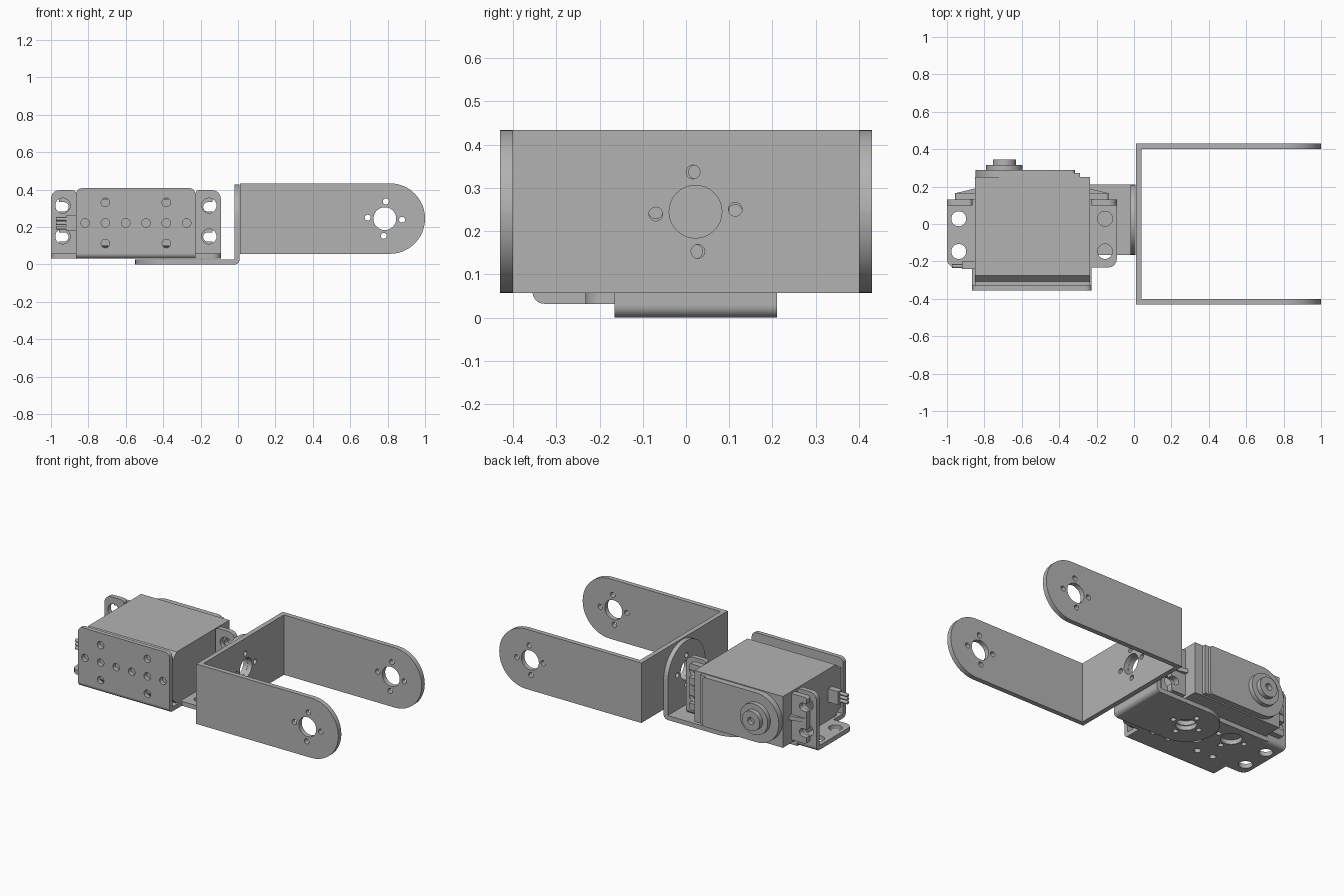
import bpy, bmesh, math
from mathutils import Matrix, Vector

if "Cube" in bpy.data.objects:
    bpy.data.objects.remove(bpy.data.objects["Cube"])

metal = bpy.data.materials.new("grey_metal")
metal.diffuse_color = (0.45, 0.45, 0.45, 1)
metal.use_nodes = True
metal.node_tree.nodes["Principled BSDF"].inputs["Base Color"].default_value = metal.diffuse_color

# local u, v, depth directions for a plate facing each axis
FRAMES = {
    'x': ((0, 1, 0), (0, 0, 1), (1, 0, 0)),
    'y': ((1, 0, 0), (0, 0, 1), (0, -1, 0)),
    'z': ((1, 0, 0), (0, 1, 0), (0, 0, 1)),
}


def circle(u, v, r, n=32):
    return [(u + r * math.cos(2 * math.pi * i / n), v + r * math.sin(2 * math.pi * i / n))
            for i in range(n)]


def rounded(corners):
    """Outline from (u, v) or (u, v, radius) corners."""
    out, n = [], len(corners)
    for i, c in enumerate(corners):
        p = Vector(c[:2])
        r = c[2] if len(c) > 2 else 0
        if not r:
            out.append(tuple(p))
            continue
        a = (Vector(corners[i - 1][:2]) - p).normalized()
        b = (Vector(corners[(i + 1) % n][:2]) - p).normalized()
        half = a.angle(b) / 2
        t = r / math.tan(half)
        centre = p + (a + b).normalized() * (r / math.sin(half))
        s, e = p + a * t - centre, p + b * t - centre
        a0 = math.atan2(s.y, s.x)
        turn = (math.atan2(e.y, e.x) - a0 + math.pi) % (2 * math.pi) - math.pi
        steps = 12 if r > 0.1 else 6
        for k in range(steps + 1):
            ang = a0 + turn * k / steps
            out.append((centre.x + r * math.cos(ang), centre.y + r * math.sin(ang)))
    return out


def box(u0, u1, v0, v1):
    return [(u0, v0), (u1, v0), (u1, v1), (u0, v1)]


def plate(name, axis, lo, hi, outline, holes=()):
    """Extrude an outline with holes between lo and hi along an axis."""
    cu = bpy.data.curves.new(name, 'CURVE')
    cu.dimensions = '2D'
    cu.fill_mode = 'BOTH'
    cu.extrude = (hi - lo) / 2
    for pts in [outline, *holes]:
        sp = cu.splines.new('POLY')
        sp.points.add(len(pts) - 1)
        for q, (u, v) in zip(sp.points, pts):
            q.co = (u, v, 0, 1)
        sp.use_cyclic_u = True
    tmp = bpy.data.objects.new(name + "_curve", cu)
    bpy.context.collection.objects.link(tmp)
    dg = bpy.context.evaluated_depsgraph_get()
    me = bpy.data.meshes.new_from_object(tmp.evaluated_get(dg))
    bpy.data.objects.remove(tmp)
    bpy.data.curves.remove(cu)
    u, v, w = (Vector(d) for d in FRAMES[axis])
    m = Matrix((u, v, w)).transposed().to_4x4()
    m.translation = Vector([abs(c) for c in w]) * ((lo + hi) / 2)
    bm = bmesh.new()
    bm.from_mesh(me)
    bmesh.ops.transform(bm, matrix=m, verts=bm.verts)
    bmesh.ops.remove_doubles(bm, verts=bm.verts, dist=1e-4)
    bmesh.ops.recalc_face_normals(bm, faces=bm.faces)
    bm.to_mesh(me)
    bm.free()
    me.materials.clear()
    me.materials.append(metal)
    ob = bpy.data.objects.new(name, me)
    bpy.context.collection.objects.link(ob)
    bpy.ops.object.select_all(action='DESELECT')
    ob.select_set(True)
    bpy.context.view_layer.objects.active = ob
    bpy.ops.object.shade_smooth_by_angle(angle=math.radians(35))
    return ob


def hub(u, v, tilt=0):
    """Large shaft hole with four screw holes around it."""
    small = [circle(u + 0.092 * math.cos(tilt + k * math.pi / 2),
                    v + 0.092 * math.sin(tilt + k * math.pi / 2), 0.016, 16) for k in range(4)]
    return [circle(u, v, 0.061)] + small


# U bracket: two arms and the web between them
for name, lo in (("front_arm", -0.43), ("back_arm", 0.4)):
    plate(name, 'y', lo, lo + 0.03,
          rounded([(0.01, 0.057), (1, 0.057, 0.188), (1, 0.434, 0.188), (0.01, 0.434)]),
          hub(0.785, 0.245, -0.06))
plate("arm_web", 'x', 0.01, 0.04, box(-0.4, 0.4, 0.057, 0.434), hub(0.022, 0.245, 0.06))

# L bracket: round-ended floor, round-topped wall and the bend
Y0, Y1 = -0.165, 0.21
plate("link_floor", 'z', 0, 0.028,
      rounded([(-0.02, Y0), (-0.02, Y1), (-0.55, Y1, 0.187), (-0.55, Y0, 0.187)]),
      hub(-0.36, 0.022))
plate("link_wall", 'x', -0.02, 0.009,
      rounded([(Y0, 0.03), (Y1, 0.03), (Y1, 0.428, 0.187), (Y0, 0.428, 0.187)]),
      hub(0.022, 0.245))
plate("link_bend", 'y', Y0, Y1, rounded([(-0.02, 0), (0.009, 0, 0.028), (0.009, 0.03), (-0.02, 0.03)]))

# servo bracket: front plate, bend, floor with tabs
CX = -0.546
L, R = -0.865, -0.228
front_holes = [(CX + k * 0.1085, 0.222) for k in (-2.5, -1.5, -0.5, 0.5, 1.5, 2.5)]
front_holes += [(CX + s * 0.163, z) for s in (-1, 1) for z in (0.112, 0.332)]
plate("holder_front", 'y', -0.355, -0.328,
      rounded([(L, 0.06), (R, 0.06), (R, 0.408, 0.03), (L, 0.408, 0.03)]),
      [circle(u, v, 0.023, 20) for u, v in front_holes])
plate("holder_bend", 'x', L, R,
      rounded([(-0.355, 0.032, 0.027), (-0.328, 0.032), (-0.328, 0.06), (-0.355, 0.06)]))
floor_holes = [circle(CX + s * 0.391, y, 0.04, 24) for s in (-1, 1) for y in (0.028, -0.147)]
for u in (-0.69, -0.36):
    floor_holes += hub(u, 0.022)
floor_holes += [circle(-0.525, -0.1, 0.05, 24)]
floor_holes += [circle(u, -0.2, 0.02, 16) for u in (-0.74, -0.63, -0.42, -0.31)]
plate("holder_floor", 'z', 0.032, 0.06,
      rounded([(L, -0.328), (R, -0.328), (R, -0.232), (-0.092, -0.232, 0.045), (-0.092, 0.1),
               (-1, 0.1), (-1, -0.232, 0.045), (L, -0.232)]), floor_holes)
plate("holder_floor_back", 'z', 0.032, 0.06, box(L, R, 0.1, 0.13))

# servo body with a chamfered rear
plate("servo_body", 'x', -0.85, -0.235,
      [(-0.328, 0.1), (-0.328, 0.35), (-0.308, 0.35), (-0.275, 0.385), (0.25, 0.385),
       (0.25, 0.062), (-0.275, 0.062), (-0.308, 0.095)])

for side, s in (("left", -1), ("right", 1)):
    def X(d):
        return CX + s * d
    # upright ear with its bend at the back of the holder
    plate(side + "_ear", 'y', 0.1, 0.13,
          rounded([(X(0.318), 0.06), (X(0.454), 0.06), (X(0.454), 0.397, 0.045), (X(0.318), 0.397, 0.02)]),
          [circle(X(0.391), z, 0.04, 24) for z in (0.315, 0.15)])
    plate(side + "_ear_bend", 'x', min(X(0.318), X(0.454)), max(X(0.318), X(0.454)),
          rounded([(0.1, 0.032), (0.13, 0.032, 0.027), (0.13, 0.06), (0.1, 0.06)]))
    # servo flange with open screw slots and a tapered rib
    edge = [(X(0.305), 0.08), (X(0.41), 0.08, 0.015)]
    for z in (0.147, 0.308):
        edge += [(X(0.41), z - 0.025), (X(0.36), z - 0.025, 0.024),
                 (X(0.36), z + 0.025, 0.024), (X(0.41), z + 0.025)]
    edge += [(X(0.41), 0.372, 0.015), (X(0.305), 0.372)]
    plate(side + "_flange", 'y', 0.13, 0.165, rounded(edge))
    plate(side + "_flange_rib", 'z', 0.215, 0.24,
          [(X(0.305), 0.16), (X(0.4), 0.16), (X(0.4), 0.167), (X(0.305), 0.19)])

# gear cover, round around the output shaft
SX, SZ = -0.693, 0.225
plate("gear_cover", 'y', 0.25, 0.272,
      rounded([(-0.848, 0.07, 0.154), (-0.29, 0.07), (-0.29, 0.38), (-0.848, 0.38, 0.154)]))
plate("gear_cover_top", 'y', 0.272, 0.288,
      rounded([(-0.848, 0.07, 0.154), (-0.315, 0.07, 0.02), (-0.315, 0.38, 0.02), (-0.848, 0.38, 0.154)]))
plate("shaft_collar", 'y', 0.288, 0.316, circle(SX, SZ, 0.097, 48))
plate("shaft", 'y', 0.316, 0.345, circle(SX, SZ, 0.062, 40), [circle(SX, SZ, 0.022, 20)])

# cable plug and three wires
plate("cable_plug", 'x', -0.92, -0.85, box(-0.24, -0.2, 0.178, 0.262))
for i, z in enumerate((0.197, 0.22, 0.243)):
    plate("wire_%d" % (i + 1), 'x', -0.972, -0.92, circle(-0.225, z, 0.01, 12))
